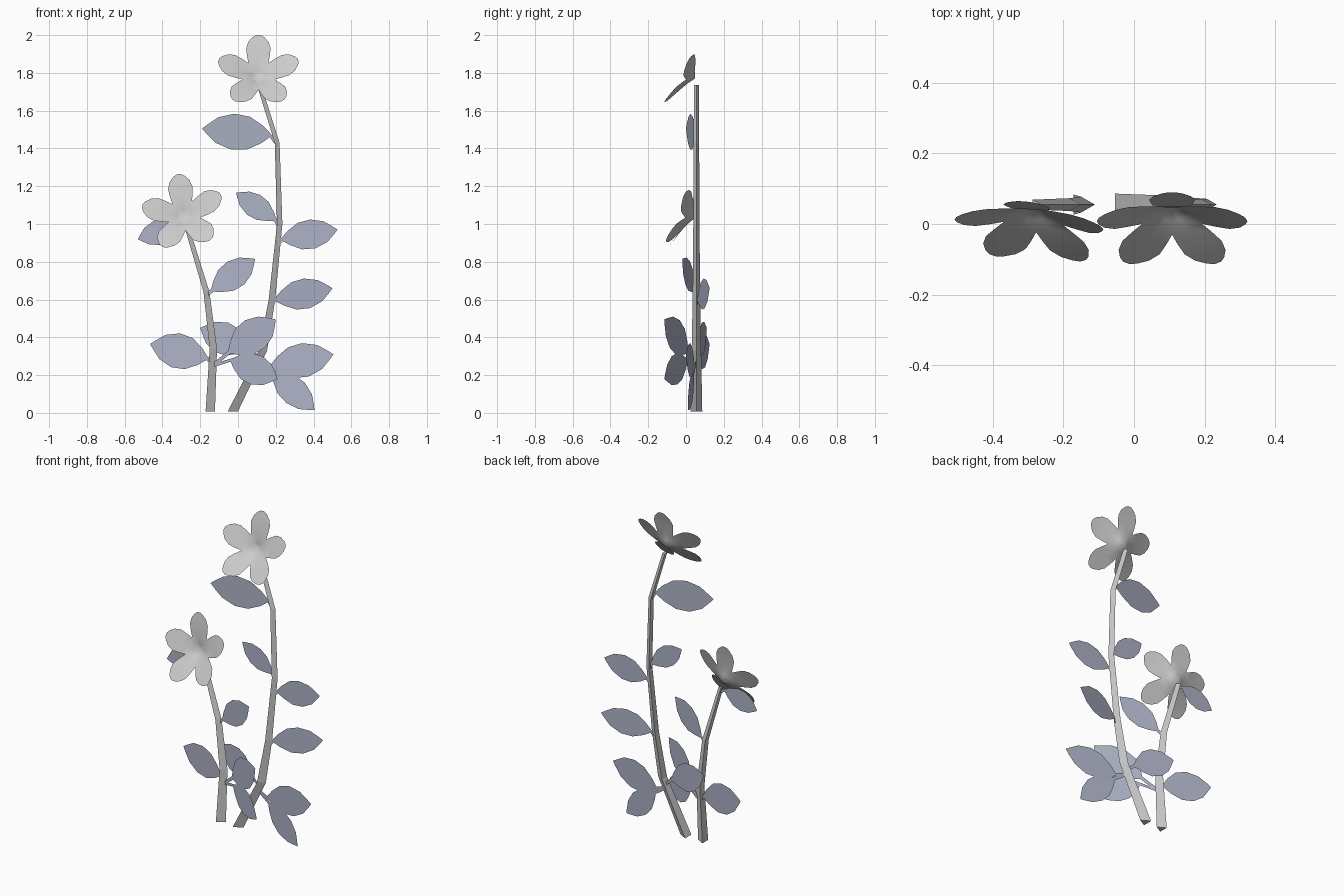
import bpy, bmesh, math
from mathutils import Vector, Matrix

cube = bpy.data.objects.get("Cube")
if cube:
    bpy.data.objects.remove(cube)

DEPTH = 0.055  # y of both stems


def material(name, rgb):
    m = bpy.data.materials.new(name)
    m.use_nodes = True
    m.diffuse_color = (*rgb, 1)
    m.node_tree.nodes["Principled BSDF"].inputs["Base Color"].default_value = (*rgb, 1)
    return m


pale_grey = material("pale_grey", (0.6, 0.6, 0.6))
blue_grey = material("blue_grey", (0.42, 0.45, 0.57))


def finish(bm, name, mat, smooth=False):
    mesh = bpy.data.meshes.new(name)
    bm.to_mesh(mesh)
    bm.free()
    mesh.materials.append(mat)
    for p in mesh.polygons:
        p.use_smooth = smooth
    obj = bpy.data.objects.new(name, mesh)
    bpy.context.collection.objects.link(obj)


def stem(name, path):
    """Three-sided tapering stalk through (x, z, radius) points."""
    bm = bmesh.new()
    rings = []
    for x, z, r in path:
        angles = [math.tau * k / 3 for k in range(3)]
        rings.append([bm.verts.new((x + r * math.cos(a), DEPTH + r * math.sin(a), z))
                      for a in angles])
    for low, high in zip(rings, rings[1:]):
        for k in range(3):
            n = (k + 1) % 3
            bm.faces.new((low[k], low[n], high[n], high[k]))
    bm.faces.new(rings[0][::-1])
    bm.faces.new(rings[-1])
    finish(bm, name, pale_grey)


# Leaf outline: (fraction of length, fraction of half width)
BLADE = [(0.12, 0.5), (0.32, 0.92), (0.55, 1.0), (0.78, 0.72), (0.93, 0.25)]


def leaf(name, root, base, tip, tip_y, width):
    """Flat upright leaf: thin stalk from root to base, blade from base to tip."""
    root, base, tip = Vector(root), Vector(base), Vector(tip)
    along = tip - base
    side = Vector((-along.y, along.x)).normalized()
    stalk = base - root
    stalk_side = Vector((-stalk.y, stalk.x)).normalized() * 0.009
    upper = [root + stalk_side, base + side * 0.01]
    lower = [root - stalk_side, base - side * 0.01]
    for t, w in BLADE:
        upper.append(base + along * t + side * w * width / 2)
        lower.append(base + along * t - side * w * width / 2)
    slope = (tip_y - DEPTH) / (tip.x - root.x)
    bm = bmesh.new()

    def vert(p):
        return bm.verts.new((p.x, DEPTH + slope * (p.x - root.x), p.y))

    up, low, end = [vert(p) for p in upper], [vert(p) for p in lower], vert(tip)
    for i in range(len(up) - 1):
        bm.faces.new((low[i], low[i + 1], up[i + 1], up[i]))
    bm.faces.new((low[-1], end, up[-1]))
    finish(bm, name, blue_grey)


# Petal stations: (distance from centre, half width)
PETAL = [(0.036, 0.026), (0.072, 0.0523), (0.11, 0.06), (0.15, 0.065),
         (0.185, 0.053), (0.21, 0.03), (0.221, 0.011)]


def flower(name, centre, lean, spin, yaw):
    """Five-petalled shallow cup facing forward and up."""
    bm = bmesh.new()

    def cup(r, w):
        return 0.078 * (math.hypot(r, w) / 0.22) ** 0.8

    for k in range(5):
        turn = Matrix.Rotation(math.tau * k / 5 + math.radians(spin), 3, "Z")
        rows = []
        for r, w in PETAL:
            rows.append([bm.verts.new(turn @ Vector((s * w, r, cup(r, w)))) for s in (1, 0, -1)])
        heart = bm.verts.new((0, 0, 0))
        for i in (0, 1):
            bm.faces.new((heart, rows[0][i], rows[0][i + 1]))
            for a, b in zip(rows, rows[1:]):
                bm.faces.new((a[i], b[i], b[i + 1], a[i + 1]))
    bmesh.ops.remove_doubles(bm, verts=bm.verts[:], dist=0.002)
    # local z leans to the front, local y stays upward
    bm.transform(Matrix.Translation(centre) @ Matrix.Rotation(math.radians(yaw), 4, "Z")
                 @ Matrix.Rotation(math.radians(lean), 4, "X"))
    finish(bm, name, pale_grey, smooth=True)


# Stalks
stem("tall_stem", [(-0.036, 0.008, 0.036), (0.125, 0.33, 0.029), (0.174, 0.6, 0.023),
                   (0.216, 1.0, 0.019), (0.203, 1.43, 0.017), (0.108, 1.735, 0.015)])
stem("short_stem", [(-0.155, 0.008, 0.033), (-0.137, 0.34, 0.026),
                    (-0.172, 0.64, 0.021), (-0.28, 1.0, 0.016)])

# Blossoms
flower("tall_flower", (0.108, 0.047, 1.77), 60, 0, 0)
flower("short_flower", (-0.283, 0.047, 1.032), 67, 9, -7)

# Leaves of the tall stem
leaf("tall_leaf_top", (0.2, 1.43), (0.17, 1.47), (-0.19, 1.505), 0.0, 0.19)
leaf("tall_leaf_upper_right", (0.215, 0.99), (0.195, 1.025), (-0.01, 1.165), 0.056, 0.125)
leaf("tall_leaf_upper_left", (0.21, 0.89), (0.235, 0.92), (0.527, 0.97), 0.055, 0.155)
leaf("tall_leaf_middle", (0.17, 0.56), (0.2, 0.6), (0.5, 0.66), 0.125, 0.16)
leaf("tall_leaf_low", (0.1, 0.27), (0.175, 0.245), (0.505, 0.31), 0.0, 0.18)
leaf("tall_leaf_bottom", (0.1, 0.27), (0.185, 0.215), (0.405, 0.015), 0.01, 0.145)
leaf("tall_leaf_back", (0.11, 0.29), (0.05, 0.34), (-0.2, 0.45), 0.11, 0.17)

# Leaves of the short stem
leaf("short_leaf_top", (-0.27, 0.97), (-0.31, 0.99), (-0.53, 0.92), 0.055, 0.13)
leaf("short_leaf_upper", (-0.17, 0.62), (-0.135, 0.65), (0.09, 0.815), -0.02, 0.15)
leaf("short_leaf_right", (-0.135, 0.26), (-0.165, 0.29), (-0.465, 0.365), 0.125, 0.185)
leaf("short_leaf_front_high", (-0.135, 0.25), (-0.045, 0.322), (0.2, 0.495), -0.115, 0.18)
leaf("short_leaf_front_low", (-0.135, 0.25), (-0.035, 0.28), (0.21, 0.18), -0.115, 0.162)
